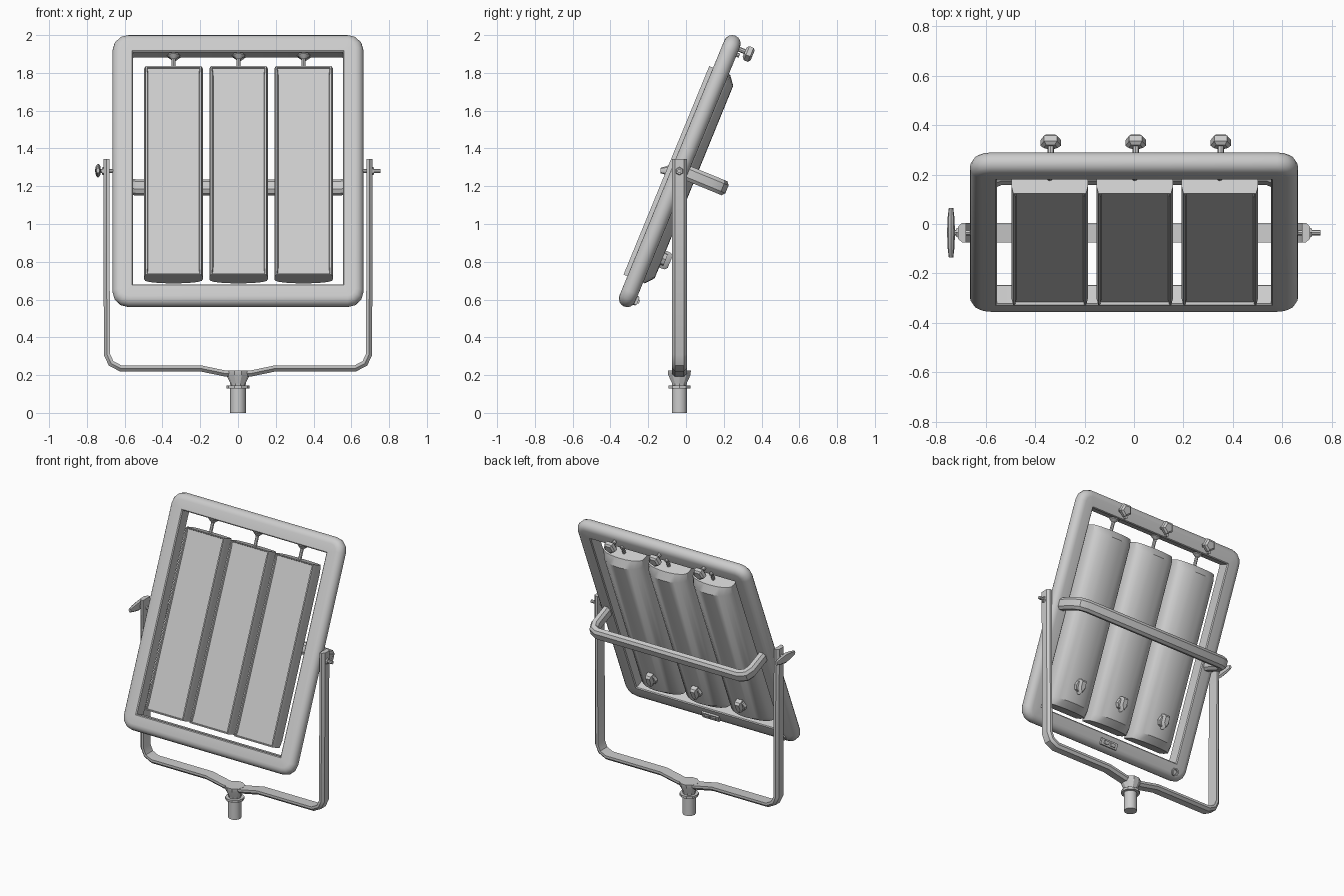
import bpy, bmesh, math
from mathutils import Vector, Matrix

if "Cube" in bpy.data.objects:
    bpy.data.objects.remove(bpy.data.objects["Cube"])

# The lamp head is modelled upright (x, depth, height) and then tilted on the yoke pivot
HEAD = Matrix.Translation((0, -0.033, 1.28)) @ Matrix.Rotation(math.radians(-22.35), 4, 'X')
WORLD = Matrix.Identity(4)


def finish(name, bm, mat, angle=32):
    bmesh.ops.recalc_face_normals(bm, faces=bm.faces)
    for f in bm.faces:
        f.smooth = True
    for e in bm.edges:
        e.smooth = len(e.link_faces) == 2 and e.calc_face_angle(0) < math.radians(angle)
    me = bpy.data.meshes.new(name)
    bm.to_mesh(me)
    bm.free()
    me.transform(mat)
    ob = bpy.data.objects.new(name, me)
    bpy.context.collection.objects.link(ob)
    return ob


def loft_bm(rings, loop=False):
    bm = bmesh.new()
    vs = [[bm.verts.new(p) for p in r] for r in rings]
    n = len(vs[0])
    for i in range(len(vs) if loop else len(vs) - 1):
        a, b = vs[i], vs[(i + 1) % len(vs)]
        for j in range(n):
            k = (j + 1) % n
            bm.faces.new((a[j], a[k], b[k], b[j]))
    if not loop:
        bm.faces.new(vs[0])
        bm.faces.new(vs[-1])
    return bm


def turned(name, origin, axis, profile, n=12, mat=WORLD, phase=0.0, angle=32):
    """Round part: profile is a list of (distance along axis, radius)."""
    q = Vector((0, 0, 1)).rotation_difference(Vector(axis))
    rings = []
    for h, r in profile:
        rings.append([Vector(origin) + q @ Vector((r * math.cos(phase + 2 * math.pi * j / n),
                      r * math.sin(phase + 2 * math.pi * j / n), h)) for j in range(n)])
    return finish(name, loft_bm(rings), mat, angle)


def sweep(name, path, section, place, mat):
    """Mitred sweep of a (thickness, width) section along a planar path."""
    pts = [Vector(p) for p in path]
    dirs = [(b - a).normalized() for a, b in zip(pts, pts[1:])]
    rings = []
    for i, p in enumerate(pts):
        d0, d1 = dirs[max(i - 1, 0)], dirs[min(i, len(dirs) - 1)]
        n0, n1 = Vector((-d0.y, d0.x)), Vector((-d1.y, d1.x))
        m = (n0 + n1) / (1 + n0.dot(n1))
        rings.append([place(p + m * t, w) for t, w in section])
    return finish(name, loft_bm(rings), mat)


def box(name, c, s, mat):
    bm = bmesh.new()
    bmesh.ops.create_cube(bm, size=1, matrix=Matrix.Translation(c) @ Matrix.Diagonal((*s, 1)))
    return finish(name, bm, mat)


# Outer frame: rounded outside, flat inside, clipped corners
def frame_ring(d, v):
    hx, hz, r = 0.665 - d, 0.775 - d, max(0.085 - d, 0.001)
    out = []
    for k, (sx, sz) in enumerate(((1, 1), (-1, 1), (-1, -1), (1, -1))):
        for i in range(4):
            a = math.pi / 2 * (k + i / 3)
            out.append((sx * (hx - r) + r * math.cos(a), v, sz * (hz - r) + r * math.sin(a)))
    return out


R = 0.045
section = [(R - R * math.sin(math.pi * i / 8), -R * math.cos(math.pi * i / 8)) for i in range(9)]
section += [(0.104, R), (0.11, 0.039), (0.11, -0.039), (0.104, -R)]
finish("outer_frame", loft_bm([frame_ring(d, v) for d, v in section], loop=True), HEAD)


# Lamp panels: flat recessed front, barrel-shaped back with chamfered ends
def panel_ring(cx, u, vmax):
    pts = [(-0.155, 0.0), (-0.155, -0.035), (-0.147, -0.067), (0.147, -0.067), (0.155, -0.035), (0.155, 0.0)]
    pts += [(0.155 * math.cos(math.pi * i / 12), vmax * math.sin(math.pi * i / 12) ** 0.8) for i in range(1, 12)]
    return [(cx + x, v, u) for x, v in pts]


CENTRES = (-0.3415, 0.003, 0.3475)
for i, cx in enumerate(CENTRES, 1):
    bm = loft_bm([panel_ring(cx, u, v) for u, v in
                  ((-0.62, 0.055), (-0.575, 0.093), (0.525, 0.09), (0.573, 0.053))])
    # merge the front strip into one face, then inset it for the rim
    bm.normal_update()
    strip = [f for f in bm.faces if all(abs(v.co.y + 0.067) < 1e-5 for v in f.verts)]
    bmesh.ops.recalc_face_normals(bm, faces=bm.faces)
    bmesh.ops.inset_region(bm, faces=strip, thickness=0.009, depth=0)
    bmesh.ops.inset_region(bm, faces=strip, thickness=0.004, depth=-0.012)
    finish(f"lamp_panel_{i}", bm, HEAD)

    # Hanger rod with a collar under the frame
    turned(f"hanger_rod_{i}", (cx, 0, 0.56), (0, 0, 1), [(0, 0.011), (0.12, 0.011)], 8, HEAD)
    turned(f"hanger_collar_{i}", (cx, 0, 0.64), (0, 0, 1), [(0, 0.012), (0.02, 0.034), (0.03, 0.034)], 8, HEAD)

    # Tightening knob behind the top bar
    turned(f"top_knob_stem_{i}", (cx + 0.004, 0.04, 0.716), (0, 1, 0), [(0, 0.013), (0.05, 0.013)], 8, HEAD)
    turned(f"top_knob_{i}", (cx + 0.004, 0.078, 0.716), (0, 1, 0),
           [(0, 0.03), (0.012, 0.044), (0.036, 0.044), (0.046, 0.03)], 5, HEAD, 0.3, 10)
    turned(f"top_pin_{i}", (cx - 0.045, 0.04, 0.685), (0, 1, 0), [(0, 0.011), (0.02, 0.011)], 8, HEAD)

    # Dimmer dial with a raised pointer on the panel back
    turned(f"dial_{i}", (cx, 0.08, -0.462), (0, 1, 0), [(0, 0.042), (0.03, 0.038)], 8, HEAD)
    finish(f"dial_pointer_{i}", loft_bm([
        [(cx + x * s, v, -0.462 + z * s) for x, z in
         ((-0.022, 0.045), (0.022, 0.045), (0.022, -0.015), (0, -0.052), (-0.022, -0.015))]
        for v, s in ((0.09, 1), (0.122, 0.97), (0.136, 0.7))]), HEAD)

# Rear carrying handle
octagon = [(-0.028, -0.022), (-0.014, -0.04), (0.014, -0.04), (0.028, -0.022),
           (0.028, 0.022), (0.014, 0.04), (-0.014, 0.04), (-0.028, 0.022)]
half = [(0.6, 0.02), (0.6, 0.18), (0.583, 0.222), (0.545, 0.24)]
sweep("rear_handle", half + [(-x, v) for x, v in reversed(half)], octagon,
      lambda p, w: (p.x, p.y, w + 0.006), HEAD)

# Plate and socket on the back of the bottom bar
box("back_plate", (-0.01, 0.046, -0.722), (0.13, 0.024, 0.042), HEAD)
for s in (-1, 1):
    box("plate_button", (-0.01 + s * 0.025, 0.06, -0.722), (0.035, 0.012, 0.022), HEAD)
turned("power_socket", (-0.56, 0.035, -0.722), (0, 1, 0), [(0, 0.026), (0.018, 0.026), (0.018, 0.016), (0.01, 0.014)], 12, HEAD)

# Yoke bar bent into a U, dipping to the spigot
Y = -0.035
half = [(-0.697, 1.345), (-0.694, 0.31), (-0.672, 0.262), (-0.622, 0.236), (-0.2, 0.236), (-0.065, 0.208)]
bar = [(0.016, -0.039), (0.016, 0.039), (0.0, 0.039), (-0.016, 0.024), (-0.016, -0.024), (0.0, -0.039)]
sweep("yoke", half + [(-x, z) for x, z in reversed(half)], bar, lambda p, w: (p.x, Y + w, p.y), WORLD)

# Spigot: flared neck, flange and socket tube
turned("spigot_neck", (0, Y, 0.14), (0, 0, 1), [(0, 0.04), (0.02, 0.042), (0.06, 0.062), (0.085, 0.064)], 10)
turned("spigot_flange", (0, Y, 0.128), (0, 0, 1), [(0, 0.061), (0.016, 0.061)], 10)
turned("spigot_tube", (0, Y, 0), (0, 0, 1), [(0, 0.042), (0.14, 0.042)], 10, angle=40)

# Pivot bolts and spacers on both sides
for s, tip in ((-1, 0.74), (1, 0.755)):
    side = "left" if s < 0 else "right"
    turned(f"pivot_bolt_{side}", (s * 0.64, Y, 1.28), (s, 0, 0), [(0, 0.011), (tip - 0.64, 0.011)], 8)
    turned(f"pivot_nut_{side}", (s * 0.705, Y, 1.28), (s, 0, 0), [(0, 0.026), (0.016, 0.018)], 6)

# Wing knob on the left pivot
wing = ((-0.1, 0.009, 0.014), (-0.06, 0.014, 0.026), (0, 0.016, 0.037), (0.06, 0.014, 0.026), (0.1, 0.009, 0.014))
finish("wing_knob", loft_bm([[(-0.741 + a * math.cos(math.pi * j / 4), Y + y, 1.283 + b * math.sin(math.pi * j / 4))
                              for j in range(8)] for y, a, b in wing]), WORLD)
